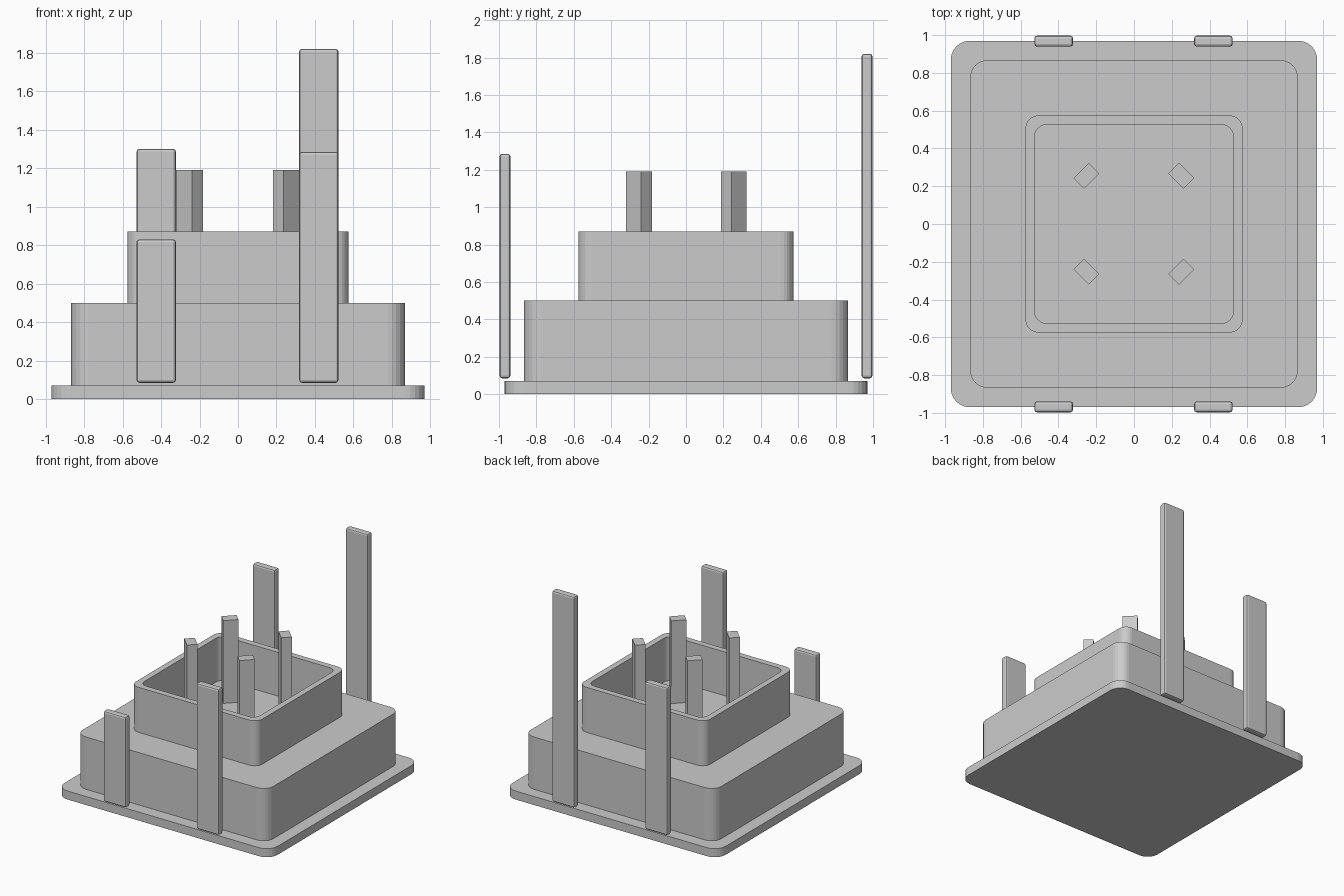
import bpy, bmesh, math
from mathutils import Matrix

cube = bpy.data.objects.get("Cube")
if cube:
    bpy.data.objects.remove(cube, do_unlink=True)

grey = bpy.data.materials.new("plain_grey")
grey.use_nodes = True
colour = (0.6, 0.6, 0.6, 1)
grey.diffuse_color = colour
grey.node_tree.nodes["Principled BSDF"].inputs["Base Color"].default_value = colour


def finish(bm, name):
    bmesh.ops.recalc_face_normals(bm, faces=bm.faces)
    mesh = bpy.data.meshes.new(name)
    bm.to_mesh(mesh)
    bm.free()
    mesh.materials.append(grey)
    obj = bpy.data.objects.new(name, mesh)
    bpy.context.scene.collection.objects.link(obj)
    return obj


def box(size, centre, turn=0):
    bm = bmesh.new()
    bmesh.ops.create_cube(bm, size=1)
    bm.transform(Matrix.Translation(centre) @ Matrix.Rotation(turn, 4, "Z")
                 @ Matrix.Diagonal((*size, 1)))
    return bm


def outline(bm, half, radius, z, steps=6):
    """Ring of vertices around a rounded square."""
    ring = []
    for corner in range(4):
        middle = math.pi / 4 + corner * math.pi / 2
        cx = math.copysign(half - radius, math.cos(middle))
        cy = math.copysign(half - radius, math.sin(middle))
        for i in range(steps + 1):
            a = (corner + i / steps) * math.pi / 2
            ring.append(bm.verts.new((cx + radius * math.cos(a),
                                      cy + radius * math.sin(a), z)))
    return ring


def rounded_tier(name, sections):
    """Skin rounded-square sections (half width, radius, z) and cap both ends."""
    bm = bmesh.new()
    rings = [outline(bm, *s) for s in sections]
    for low, high in zip(rings, rings[1:]):
        for i in range(len(low)):
            j = (i + 1) % len(low)
            bm.faces.new((low[i], low[j], high[j], high[i]))
    bm.faces.new(rings[0])
    bm.faces.new(rings[-1])
    return finish(bm, name)


# Stepped body, the top tier open like a tray
rounded_tier("base_plate", [(0.97, 0.1, 0), (0.97, 0.1, 0.07)])
rounded_tier("lower_tier", [(0.867, 0.09, 0.07), (0.867, 0.09, 0.5)])
rounded_tier("upper_tray", [(0.575, 0.07, 0.5), (0.575, 0.07, 0.87),
                            (0.525, 0.06, 0.87), (0.525, 0.06, 0.51)])

# Four posts standing in the tray, broad sides facing its centre
for y, depth in ((-0.252, "front"), (0.255, "back")):
    for x, side in ((-0.252, "right"), (0.25, "left")):
        turn = math.copysign(math.pi / 4, -x * y)
        finish(box((0.115, 0.08, 0.69), (x, y, 0.845), turn),
               f"{depth}_{side}_post")

# Tall chamfered slats along the front and back edges
for x, y, top, name in ((-0.425, -0.968, 0.83, "front_right_slat"),
                        (0.42, -0.968, 1.285, "front_left_slat"),
                        (-0.425, 0.968, 1.30, "back_right_slat"),
                        (0.42, 0.968, 1.82, "back_left_slat")):
    bottom = 0.085
    bm = box((0.204, 0.058, top - bottom), (x, y, (top + bottom) / 2))
    bmesh.ops.bevel(bm, geom=bm.edges[:], offset=0.014, segments=2,
                    profile=0.5, affect="EDGES")
    finish(bm, name)
